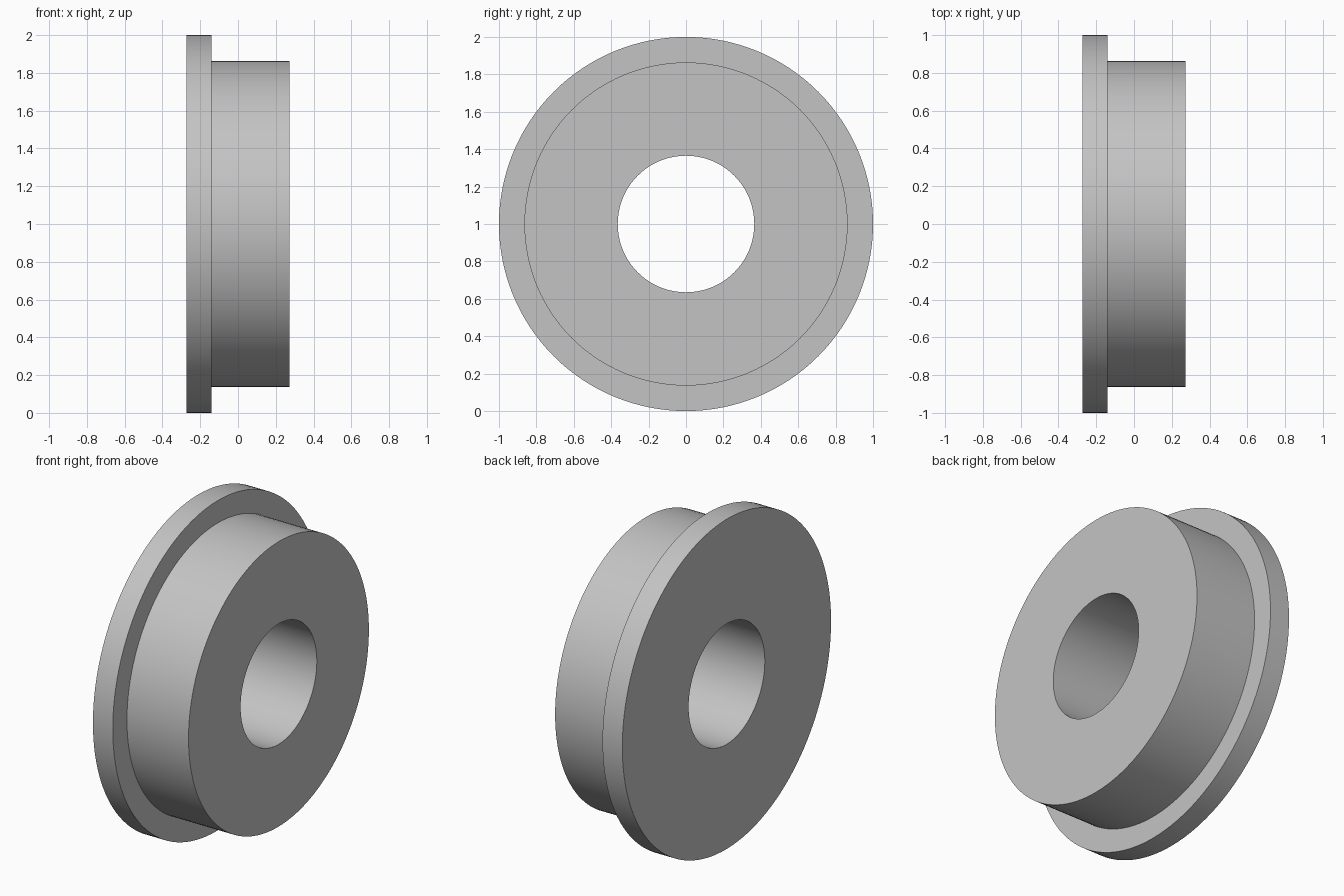
import bpy
import bmesh
from math import cos, sin, tau, radians

cube = bpy.data.objects.get("Cube")
if cube:
    bpy.data.objects.remove(cube, do_unlink=True)

SEGMENTS = 128
AXIS_HEIGHT = 1.0

# Single grey metal
grey = bpy.data.materials.new("plain_grey")
grey.use_nodes = True
colour = (0.55, 0.55, 0.55, 1.0)
grey.diffuse_color = colour
grey.node_tree.nodes["Principled BSDF"].inputs["Base Color"].default_value = colour


def lathe_x(name, profile):
    """Revolve a closed (x, radius) profile around the horizontal x axis."""
    bm = bmesh.new()
    rings = []
    for i in range(SEGMENTS):
        a = tau * i / SEGMENTS
        rings.append([bm.verts.new((x, r * cos(a), AXIS_HEIGHT + r * sin(a)))
                      for x, r in profile])
    count = len(profile)
    for i, ring in enumerate(rings):
        following = rings[(i + 1) % SEGMENTS]
        for j in range(count):
            k = (j + 1) % count
            bm.faces.new((ring[j], ring[k], following[k], following[j]))
    bmesh.ops.recalc_face_normals(bm, faces=bm.faces)
    mesh = bpy.data.meshes.new(name)
    bm.to_mesh(mesh)
    bm.free()
    mesh.materials.append(grey)
    obj = bpy.data.objects.new(name, mesh)
    bpy.context.collection.objects.link(obj)
    return obj


# Flange, stepped hub and through bore in one closed section
BORE, HUB, FLANGE = 0.365, 0.864, 1.0
LEFT, STEP, RIGHT = -0.273, -0.14, 0.273
bushing = lathe_x("flanged_bushing", [
    (LEFT, BORE), (LEFT, FLANGE), (STEP, FLANGE),
    (STEP, HUB), (RIGHT, HUB), (RIGHT, BORE),
])

# Smooth round walls with crisp rims
bpy.ops.object.select_all(action="DESELECT")
bushing.select_set(True)
bpy.context.view_layer.objects.active = bushing
bpy.ops.object.shade_smooth_by_angle(angle=radians(30))
